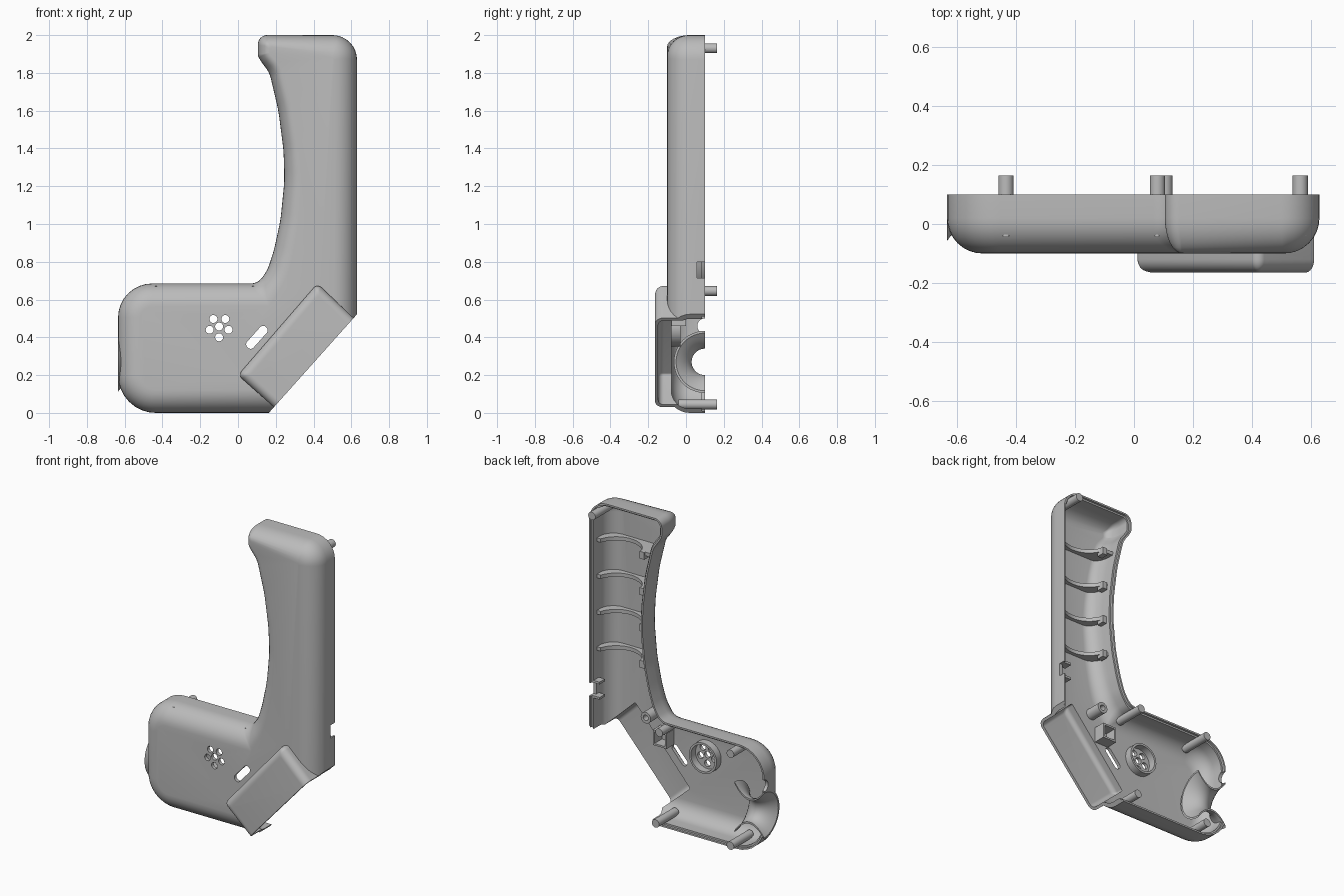
import bpy, bmesh, math
from mathutils import Vector, Matrix

if "Cube" in bpy.data.objects:
    bpy.data.objects.remove(bpy.data.objects["Cube"])

grey = bpy.data.materials.new("plastic_grey")
grey.use_nodes = True
grey.diffuse_color = (0.5, 0.5, 0.5, 1)
grey.node_tree.nodes["Principled BSDF"].inputs["Base Color"].default_value = (0.5, 0.5, 0.5, 1)

WALL = 0.022
FRONT, BACK = -0.1, 0.1
ROUND = 0.12
SLANT = math.radians(48.2)


def make(name, bm):
    bmesh.ops.remove_doubles(bm, verts=bm.verts, dist=1e-6)
    bmesh.ops.recalc_face_normals(bm, faces=bm.faces)
    mesh = bpy.data.meshes.new(name)
    bm.to_mesh(mesh)
    bm.free()
    mesh.materials.append(grey)
    obj = bpy.data.objects.new(name, mesh)
    bpy.context.collection.objects.link(obj)
    return obj


def boolean(obj, tool, op="DIFFERENCE"):
    mod = obj.modifiers.new("cut", "BOOLEAN")
    mod.object, mod.operation, mod.solver = tool, op, "EXACT"
    deps = bpy.context.evaluated_depsgraph_get()
    mesh = bpy.data.meshes.new_from_object(obj.evaluated_get(deps))
    obj.modifiers.clear()
    obj.data = mesh
    bpy.data.objects.remove(tool)
    return obj


def outline(corners, inset, bulge, segs=8):
    """Inset a counter-clockwise outline of (x, z, radius, bulge factor) and round its corners."""
    pts, n = [], len(corners)
    for i, (x, z, r, f) in enumerate(corners):
        p = Vector((x, z))
        a = (p - Vector(corners[i - 1][:2])).normalized()
        b = (Vector(corners[(i + 1) % n][:2]) - p).normalized()
        na, nb = Vector((-a.y, a.x)), Vector((-b.y, b.x))
        d = inset + f * bulge
        pts.append((p + (na + nb) * d / (1 + na.dot(nb)), max(r - d, 0.012)))
    out = []
    for i, (p, r) in enumerate(pts):
        u, v = pts[i - 1][0] - p, pts[(i + 1) % n][0] - p
        turn = math.pi - u.angle(v)
        t = min(r * math.tan(turn / 2), 0.45 * u.length, 0.45 * v.length)
        s, e = p + u.normalized() * t, p + v.normalized() * t
        # rational curve gives a true circular arc
        w = math.cos(turn / 2)
        for k in range(segs + 1):
            q = k / segs
            c0, c1, c2 = (1 - q) ** 2, 2 * w * q * (1 - q), q * q
            out.append((s * c0 + p * c1 + e * c2) / (c0 + c1 + c2))
    return out


def loft(name, corners, y0, y1, inset=0.0, radius=0.0, steps=8):
    """Solid from an outline, with its front edge rounded."""
    rings = [(0.0, y1)]
    if radius:
        for k in range(steps + 1):
            a = math.pi / 2 * k / steps
            rings.append((radius * (1 - math.cos(a)), y0 + radius * (1 - math.sin(a))))
    else:
        rings.append((0.0, y0))
    bm = bmesh.new()
    loops = [[bm.verts.new((p.x, y, p.y)) for p in outline(corners, inset, d)] for d, y in rings]
    for a, b in zip(loops, loops[1:]):
        for i in range(len(a)):
            j = (i + 1) % len(a)
            bm.faces.new((a[i], a[j], b[j], b[i]))
    bm.faces.new(loops[0])
    bm.faces.new(loops[-1])
    return make(name, bm)


def rect(cx, cz, w, h, angle=0.0, r=0.01):
    c, s = math.cos(angle), math.sin(angle)
    local = [(-w / 2, -h / 2), (w / 2, -h / 2), (w / 2, h / 2), (-w / 2, h / 2)]
    return [(cx + x * c - z * s, cz + x * s + z * c, r, 1) for x, z in local]


def block(name, x0, x1, y0, y1, z0, z1):
    bm = bmesh.new()
    bmesh.ops.create_cube(bm, size=1)
    bmesh.ops.scale(bm, vec=(x1 - x0, y1 - y0, z1 - z0), verts=bm.verts)
    bmesh.ops.translate(bm, vec=((x0 + x1) / 2, (y0 + y1) / 2, (z0 + z1) / 2), verts=bm.verts)
    return make(name, bm)


def cylinder(name, centre, r, length, axis="Y", segs=32):
    rot = {"X": Matrix.Rotation(math.pi / 2, 4, "Y"), "Y": Matrix.Rotation(math.pi / 2, 4, "X"),
           "Z": Matrix.Identity(4)}[axis]
    bm = bmesh.new()
    bmesh.ops.create_cone(bm, cap_ends=True, segments=segs, radius1=r, radius2=r, depth=length,
                          matrix=Matrix.Translation(centre) @ rot)
    return make(name, bm)


def peg(name, x, z, r, y0, y1):
    return cylinder(name, (x, (y0 + y1) / 2, z), r, y1 - y0)


def lathe(name, profile, z, over=0.0, segs=32):
    """Half revolution of a closed (x, radius) loop about an x-wise axis at the rim."""
    bm = bmesh.new()
    loops = []
    for k in range(segs + 1):
        a = -over + (math.pi + 2 * over) * k / segs
        loops.append([bm.verts.new((x, BACK - r * math.sin(a), z + r * math.cos(a))) for x, r in profile])
    for a, b in zip(loops, loops[1:]):
        for i in range(len(a)):
            j = (i + 1) % len(a)
            bm.faces.new((a[i], a[j], b[j], b[i]))
    bm.faces.new(loops[0])
    bm.faces.new(loops[-1])
    return make(name, bm)


# Body outline: handle tip, curved grip, lobe, then the straight back of the handle
grip = [(0.124, 1.857), (0.167, 1.8), (0.214, 1.6), (0.241, 1.39), (0.246, 1.23),
        (0.225, 1.02), (0.19, 0.86), (0.156, 0.755)]
body = [(0.105, 2.0, 0.055, 0.5), (0.105, 1.89, 0.04, 0.5)]
body += [(x, z, 0.8, 0.5 + 0.06 * i) for i, (x, z) in enumerate(grip)]
body += [(0.105, 0.685, 0.1, 1), (-0.635, 0.685, 0.18, 1), (-0.635, 0, 0.2, 1),
         (0.63, 0, 0.03, 1), (0.63, 2.0, 0.13, 1)]
pocket = [(0, 0.2, 0.03, 1), (0.265, -0.037, 0.03, 1), (0.685, 0.433, 0.03, 1), (0.42, 0.685, 0.03, 1)]

# Hollow shell with the slanted pocket
shell = loft("shell", body, FRONT, BACK, 0, ROUND)
boolean(shell, loft("pocket_outer", pocket, -0.165, 0.0, 0, 0.045), "UNION")
boolean(shell, loft("body_inner", body, FRONT + WALL, 0.2, WALL, ROUND - WALL))
boolean(shell, loft("pocket_inner", pocket, -0.165 + 0.018, 0.03, 0.018, 0.03))
boolean(shell, loft("rim_step", body, BACK - 0.015, 0.2, 0.011))
nx, nz = math.sin(SLANT), -math.cos(SLANT)
boolean(shell, loft("slant_cut", rect(0.4 + nx / 2, 0.265 + nz / 2, 2, 1, SLANT), -0.5, 0.5))

# Speaker holes, slot and rim notches
for x, z in [(-0.1, 0.4), (-0.1, 0.457), (-0.15, 0.44), (-0.05, 0.44), (-0.13, 0.497), (-0.067, 0.497)]:
    boolean(shell, peg("hole", x, z, 0.021, -0.2, 0))
boolean(shell, loft("slot", rect(0.1, 0.4, 0.145, 0.046, SLANT, 0.023), -0.2, 0.0))
boolean(shell, block("side_notch", 0.58, 0.7, 0.057, 0.2, 0.715, 0.8))
boolean(shell, cylinder("cable_notch", (-0.635, BACK, 0.46), 0.04, 0.12, "X"))


# Flared cable guide through the end of the lobe
def flare(x):
    return 0.07 + 0.075 * ((x + 0.53) / 0.105) ** 2


xs = [-0.635 + 0.215 * k / 16 for k in range(17)]
inner = [(x, flare(x)) for x in xs]
outer = [(x, flare(x) + 0.012) for x in reversed(xs)]
bore = [(x - 0.025, flare(x - 0.025) + 0.006) for x in xs[:13]]
boolean(shell, lathe("bore", [(bore[0][0], 0)] + bore + [(bore[-1][0], 0)], 0.27, 0.1))
lathe("cable_guide", inner + outer, 0.27)

# Locating pegs
for i, (x, z) in enumerate([(-0.435, 0.645), (-0.435, 0.045), (0.105, 0.045), (0.08, 0.645), (0.565, 1.93)]):
    peg(f"locating_peg_{i + 1}", x, z, 0.026, -0.04, 0.165)

# Speaker ring, screw post and square socket
floor = FRONT + WALL / 2
boolean(peg("speaker_ring", -0.1, 0.452, 0.1, floor, -0.03), peg("c", -0.1, 0.452, 0.086, -0.2, 0.1))
boolean(peg("screw_post", 0.27, 0.64, 0.036, floor, 0.03), peg("c", 0.27, 0.64, 0.018, -0.05, 0.1))
boolean(block("square_socket", 0.14, 0.24, floor, 0.0, 0.46, 0.56),
        block("c", 0.152, 0.228, -0.2, 0.1, 0.472, 0.548))

# Handle ribs, each with a hollow cradle and a small tab
for i in range(4):
    z = 1.01 + 0.237 * i
    rib = block(f"handle_rib_{i + 1}", 0.2, 0.64, -0.095, 0.05, z - 0.012, z + 0.012)
    boolean(rib, cylinder("cradle", (0.435, BACK, z), 0.155, 0.2, "Z", 48))
    boolean(rib, loft("limit", body, FRONT + 0.01, 0.2, 0.01, ROUND - 0.01), "INTERSECT")
    block(f"rib_tab_{i + 1}", 0.26, 0.295, 0.01, 0.06, z - 0.035, z + 0.012)

# Frame inside the side notch
for name, z in [("notch_frame_lower", 0.7), ("notch_frame_upper", 0.8)]:
    block(name, 0.565, 0.62, 0.03, 0.085, z, z + 0.015)

# Smooth rounded surfaces, crisp edges
for obj in bpy.context.scene.objects:
    if obj.type == "MESH" and obj.data.materials and obj.data.materials[0] == grey:
        for poly in obj.data.polygons:
            poly.use_smooth = True
        obj.data.set_sharp_from_angle(angle=math.radians(32))
